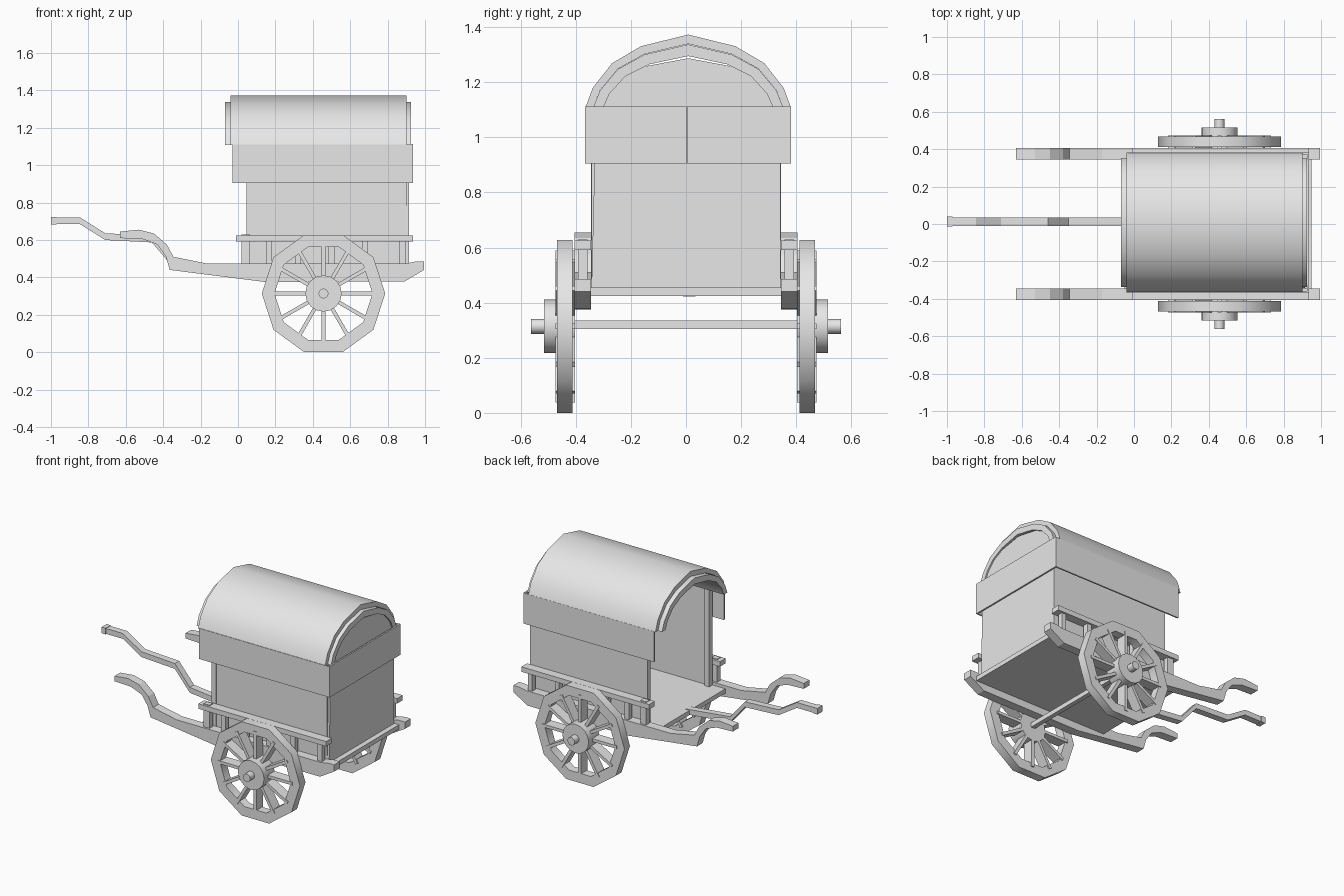
import bpy, bmesh, math
from mathutils import Vector

cube = bpy.data.objects.get("Cube")
if cube:
    bpy.data.objects.remove(cube, do_unlink=True)

grey = bpy.data.materials.new("plain_grey")
grey.use_nodes = True
grey.diffuse_color = (0.8, 0.8, 0.8, 1)
grey.node_tree.nodes["Principled BSDF"].inputs["Base Color"].default_value = (0.8, 0.8, 0.8, 1)


def finish(name, bm, smooth=None):
    bmesh.ops.recalc_face_normals(bm, faces=bm.faces)
    mesh = bpy.data.meshes.new(name)
    bm.to_mesh(mesh)
    bm.free()
    mesh.materials.append(grey)
    ob = bpy.data.objects.new(name, mesh)
    bpy.context.collection.objects.link(ob)
    if smooth:
        bpy.ops.object.select_all(action='DESELECT')
        ob.select_set(True)
        bpy.context.view_layer.objects.active = ob
        bpy.ops.object.shade_smooth_by_angle(angle=math.radians(smooth))
    return ob


def prism(name, pts, axis, lo, hi, smooth=None):
    """Extrude a closed 2D outline along x (points y, z) or y (points x, z)."""
    bm = bmesh.new()
    place = (lambda p, t: (t, p[0], p[1])) if axis == 'x' else (lambda p, t: (p[0], t, p[1]))
    a = [bm.verts.new(place(p, lo)) for p in pts]
    b = [bm.verts.new(place(p, hi)) for p in pts]
    bm.faces.new(a)
    bm.faces.new(b[::-1])
    for i in range(len(pts)):
        j = (i + 1) % len(pts)
        bm.faces.new((a[i], b[i], b[j], a[j]))
    return finish(name, bm, smooth)


def box(name, x0, x1, y0, y1, z0, z1):
    return prism(name, [(x0, z0), (x1, z0), (x1, z1), (x0, z1)], 'y', y0, y1)


def arch(half_width, height):
    half = [(1, 0), (.93, .27), (.74, .61), (.46, .84)]
    unit = half + [(0, 1)] + [(-y, z) for y, z in half[::-1]]
    return [(.008 + y * half_width, 1.107 + z * height) for y, z in unit]


def shell(name, outer, inner, x0, x1):
    return prism(name, arch(*outer) + arch(*inner)[::-1], 'x', x0, x1, 30)


WHEEL = Vector((.457, 0, .314))


def lathe(name, profile, sides, closed, smooth):
    """Turn (radius, y) points around the wheel axis."""
    bm = bmesh.new()
    rings = []
    for r, y in profile:
        rings.append([bm.verts.new(WHEEL + Vector((r * math.cos(k * math.tau / sides), y,
                      r * math.sin(k * math.tau / sides)))) for k in range(sides)])
    n = len(rings)
    for i in range(n if closed else n - 1):
        a, b = rings[i], rings[(i + 1) % n]
        for k in range(sides):
            m = (k + 1) % sides
            bm.faces.new((a[k], a[m], b[m], b[k]))
    if not closed:
        bm.faces.new(rings[0])
        bm.faces.new(rings[-1][::-1])
    return finish(name, bm, smooth)


# Curved roof with its inner lining
shell("roof", (.373, .266), (.345, .232), -.04, .90)
shell("roof_lining", (.345, .23), (.308, .188), -.07, .925)

# Cabin: floor, walls, gabled back and open front
box("floor", -.05, .95, -.345, .345, .425, .455)
prism("back_wall", [(-.343, .455), (.343, .455)] + arch(.335, .18), 'x', .90, .915)
for s, side in ((1, "left"), (-1, "right")):
    y0, y1 = sorted((s * .328, s * .343))
    box(side + "_wall", .05, .90, y0, y1, .455, 1.12)
    y0, y1 = sorted((s * .31, s * .345))
    box(side + "_front_post", .045, .08, y0, y1, .455, 1.13)

# Hanging cloth skirt below the roof, split at the back
box("right_skirt", -.03, .93, -.367, -.357, .905, 1.11)
box("left_skirt", -.03, .93, .371, .381, .905, 1.11)
box("back_skirt_right", .925, .935, -.367, .002, .905, 1.112)
box("back_skirt_left", .925, .935, .004, .381, .905, 1.112)

# Side shafts with upturned grips
shaft = [(.995, .485), (.95, .485), (.90, .475), (-.17, .475), (-.345, .51),
         (-.38, .575), (-.45, .635), (-.53, .655), (-.63, .645), (-.63, .61),
         (-.51, .605), (-.43, .575), (-.385, .51), (-.365, .44), (.15, .375),
         (.89, .378), (.995, .44)]
for s, side in ((1, "left"), (-1, "right")):
    y0, y1 = sorted((s * .345, s * .405))
    prism(side + "_shaft", shaft, 'y', y0, y1)
    # Railing above each shaft
    box(side + "_rail", -.01, .935, y0, y1, .592, .625)
    y0, y1 = sorted((s * .358, s * .392))
    for i, x in enumerate((.042, .165, .32, .5, .68, .88)):
        w = .022 if i == 0 else .016
        box(f"{side}_rail_post_{i + 1}", x - w, x + w, y0, y1, .47, .63 if i == 0 else .6)

# Bent centre pole
pole = [(-1, .703), (-.845, .703), (-.71, .618), (-.46, .605), (-.35, .475), (-.02, .44)]
prism("centre_pole", [(x, z + .018) for x, z in pole] + [(x, z - .018) for x, z in pole[::-1]],
      'y', -.01, .035)
box("pole_tip", -1, -.97, -.014, .039, .683, .724)

# Wheels: rim, hub, axle end and broad flat spokes
box("axle", WHEEL.x - .015, WHEEL.x + .015, -.41, .41, .305, .335)
for s, side in ((1, "left"), (-1, "right")):
    lathe(side + "_wheel_rim", [(.33, s * .411), (.33, s * .469), (.262, s * .469), (.262, s * .411)],
          10, True, 40)
    lathe(side + "_hub", [(.097, s * .402), (.097, s * .515)], 16, False, 40)
    lathe(side + "_axle_end", [(.027, s * .50), (.027, s * .562)], 12, False, 40)
    bm = bmesh.new()
    for k in range(12):
        ang = k * math.tau / 12
        out = Vector((math.cos(ang), 0, math.sin(ang)))
        across = Vector((-out.z, 0, out.x))
        made = bmesh.ops.create_cube(bm, size=1)["verts"]
        for v in made:
            c = v.co.copy()
            v.co = WHEEL + out * (.178 + c.x * .196) + across * c.z * .02
            v.co.y = s * (.438 + c.y * .072)
    finish(side + "_spokes", bm)
